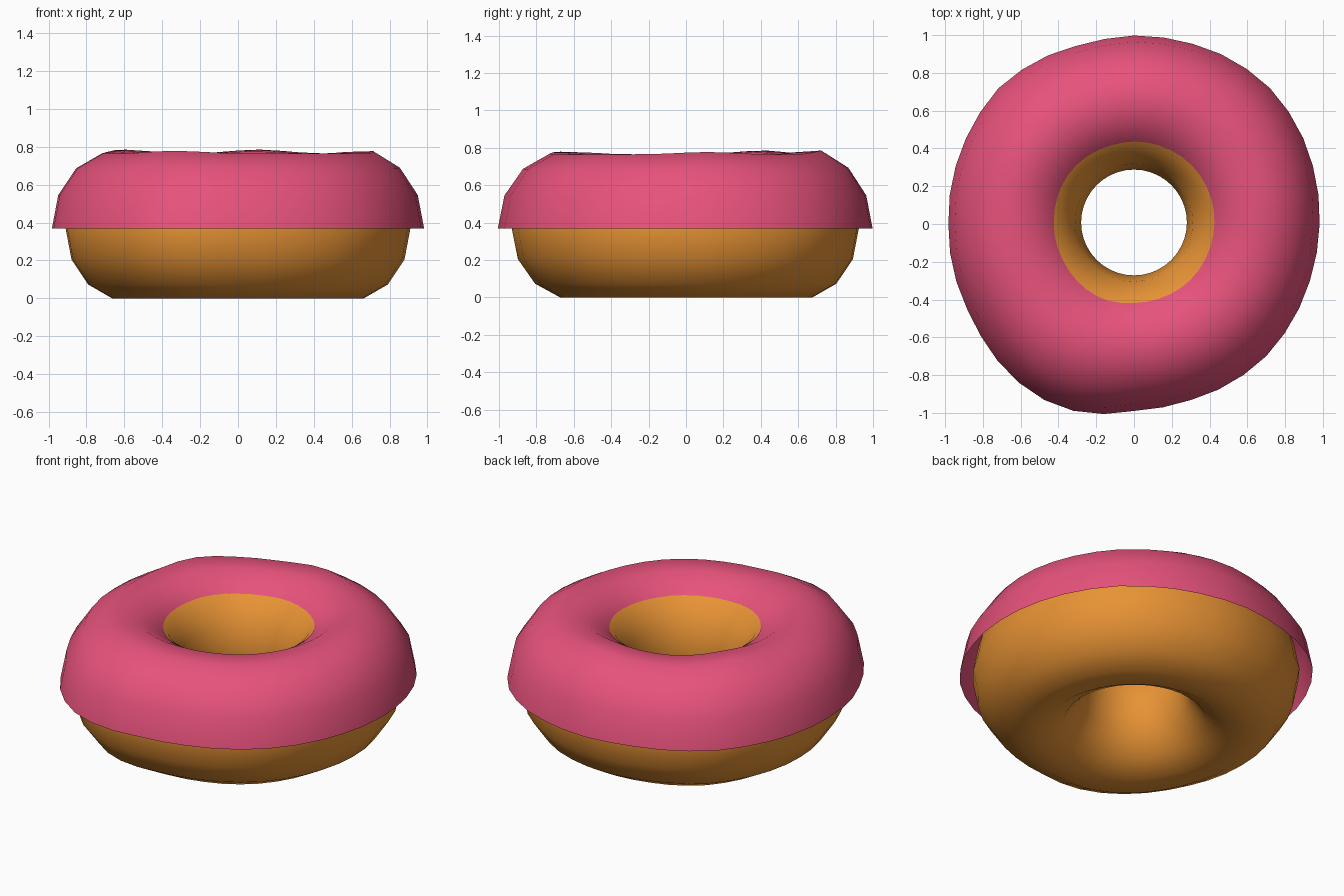
import bpy, math

if "Cube" in bpy.data.objects:
    bpy.data.objects.remove(bpy.data.objects["Cube"])

SEG, RING = 40, 14            # segments around the ring and around the tube
MAJOR, TUBE_W, TUBE_H, MID_Z = 0.595, 0.315, 0.377, 0.368
ICING_SCALE = 1.08

# hand-shaped outer radius, one value every 15 degrees
OUTLINE = [.985, .995, 1.01, 1.02, 1.015, 1.003, 1.0, .99, 1.008, 1.018, 1.003, .993,
           .985, .99, .995, 1.025, 1.05, 1.04, .992, .98, .988, .992, .985, .98]
# soft bumps on the upper surface: x, y, height
BUMPS = [(.1, .68, .02), (-.56, .37, .02), (.65, .1, .012), (-.3, -.6, .014)]


def outline(a):
    t = math.degrees(a) / 15
    i = int(t)
    f = t - i
    return OUTLINE[i % 24] * (1 - f) + OUTLINE[(i + 1) % 24] * f


def ring_point(i, j, scale):
    a = 2 * math.pi * i / SEG
    b = 2 * math.pi * j / RING
    bulge = (outline(a) - .985) / ICING_SCALE * (1 + math.cos(b)) / 2
    r = MAJOR + TUBE_W * math.cos(b) + bulge
    x, y, z = r * math.cos(a), r * math.sin(a), TUBE_H * math.sin(b)
    if z > 0:
        z += math.sin(b) ** 2 * sum(h * math.exp(-((x - u) ** 2 + (y - v) ** 2) / .035)
                                    for u, v, h in BUMPS)
    # the hole sits slightly towards the back
    y += .008 * (1 - math.cos(b)) / 2
    return (x * scale, y * scale, MID_Z + z * scale)


def make_ring(name, scale, rows, closed, color):
    verts = [ring_point(i, j, scale) for i in range(SEG) for j in range(rows)]
    faces = []
    for i in range(SEG):
        n = (i + 1) % SEG
        for j in range(rows if closed else rows - 1):
            k = (j + 1) % rows
            faces.append((i * rows + j, n * rows + j, n * rows + k, i * rows + k))
    mesh = bpy.data.meshes.new(name)
    mesh.from_pydata(verts, [], faces)
    for p in mesh.polygons:
        p.use_smooth = True
    mat = bpy.data.materials.new(name + "_color")
    mat.diffuse_color = color
    mat.use_nodes = True
    mat.node_tree.nodes["Principled BSDF"].inputs["Base Color"].default_value = mat.diffuse_color
    mesh.materials.append(mat)
    obj = bpy.data.objects.new(name, mesh)
    bpy.context.collection.objects.link(obj)
    return obj


# full dough ring
make_ring("dough", 1.0, RING, True, (0.80, 0.29, 0.035, 1))
# open icing shell: enlarged upper half of the dough, inner side sunk into it
make_ring("icing", ICING_SCALE, RING // 2 + 1, False, (0.80, 0.085, 0.20, 1))
